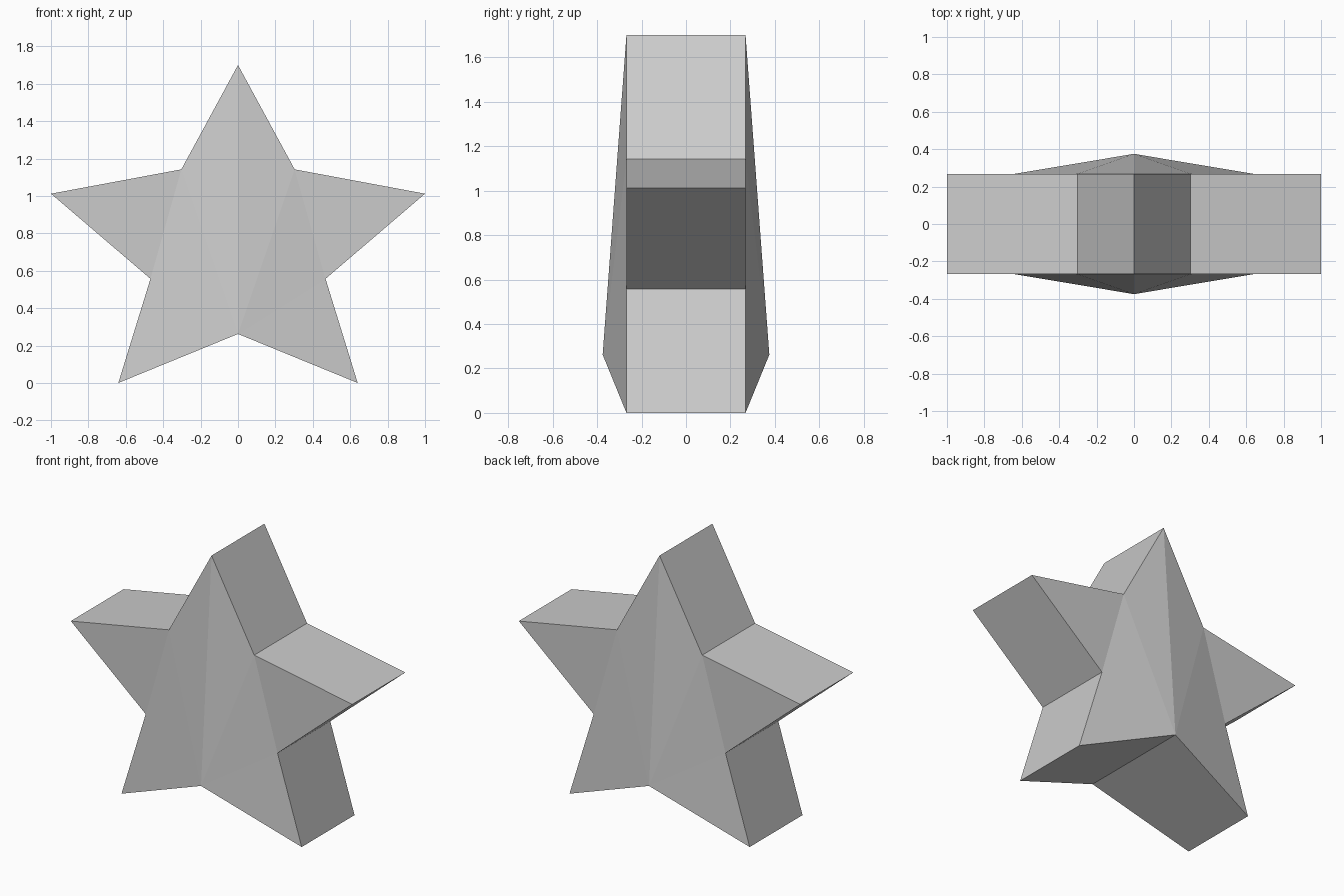
import bpy, bmesh

cube = bpy.data.objects.get("Cube")
if cube:
    bpy.data.objects.remove(cube, do_unlink=True)

HALF_DEPTH = 0.268
RIDGE_DEPTH = 0.375

# Star outline on the left half: top point, shoulder, arm tip, waist, foot, crotch
half = [(0, 1.7), (0.303, 1.142), (1.0, 1.012), (0.468, 0.557), (0.64, 0.005), (0, 0.262)]
half[4] = (0.64, 0.0)
outline = half + [(-x, z) for x, z in reversed(half[1:-1])]
TOP, SHOULDER, ARM, WAIST, FOOT, CROTCH = range(6)

grey = bpy.data.materials.new("light_grey")
grey.use_nodes = True
colour = (0.6, 0.6, 0.6, 1)
grey.diffuse_color = colour
grey.node_tree.nodes["Principled BSDF"].inputs["Base Color"].default_value = colour

bm = bmesh.new()
count = len(outline)
rings = []
for side in (-1, 1):
    ring = []
    for i, (x, z) in enumerate(outline):
        depth = RIDGE_DEPTH if i == CROTCH else HALF_DEPTH
        ring.append(bm.verts.new((x, side * depth, z)))
    rings.append(ring)

# Front and back: body facets fan out from the raised crotch, arms stay flat
facets = [(CROTCH, TOP, SHOULDER), (CROTCH, SHOULDER, WAIST),
          (CROTCH, WAIST, FOOT), (SHOULDER, ARM, WAIST)]
for ring in rings:
    for facet in facets:
        bm.faces.new([ring[i] for i in facet])
        bm.faces.new([ring[-i % count] for i in reversed(facet)])

# Rim around the star
front, back = rings
for i in range(count):
    j = (i + 1) % count
    bm.faces.new((front[i], front[j], back[j], back[i]))

bmesh.ops.recalc_face_normals(bm, faces=bm.faces)
mesh = bpy.data.meshes.new("star_body")
bm.to_mesh(mesh)
bm.free()
mesh.materials.append(grey)
star = bpy.data.objects.new("star_body", mesh)
bpy.context.collection.objects.link(star)
